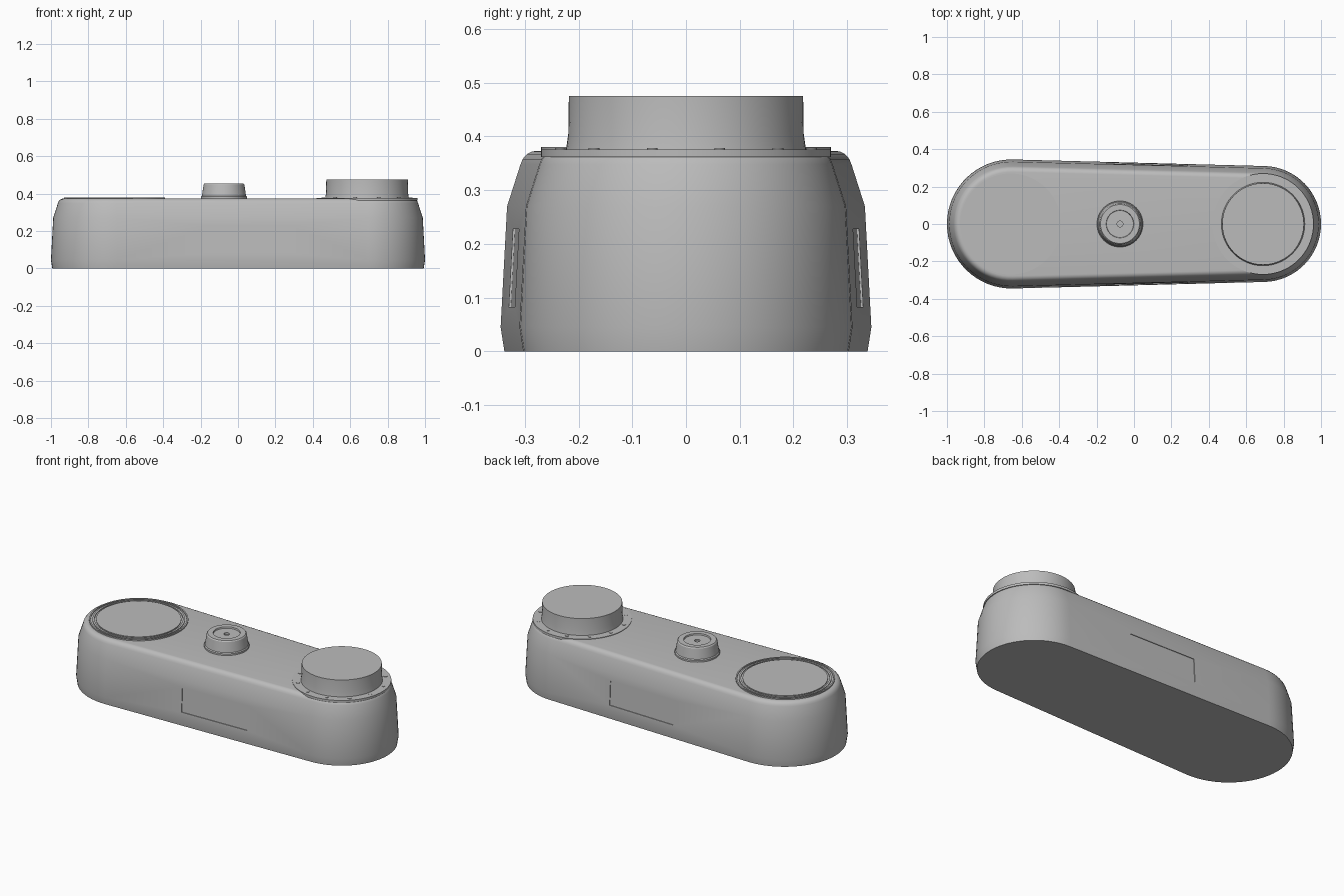
import bpy, bmesh, math
from mathutils import Vector

cube = bpy.data.objects.get("Cube")
if cube:
    bpy.data.objects.remove(cube, do_unlink=True)

grey = bpy.data.materials.new("satin grey")
grey.use_nodes = True
GREY = (0.5, 0.5, 0.5, 1)
grey.diffuse_color = GREY
grey.node_tree.nodes["Principled BSDF"].inputs["Base Color"].default_value = GREY

# End circles of the tapered body: centre x and radius
X1, R1 = -0.655, 0.345
X2, R2 = 0.69, 0.31
LEAN = math.asin((R1 - R2) / (X2 - X1))
TOP = 0.373


def finish(name, bm, smooth=True):
    bmesh.ops.recalc_face_normals(bm, faces=bm.faces)
    mesh = bpy.data.meshes.new(name)
    bm.to_mesh(mesh)
    bm.free()
    mesh.materials.append(grey)
    obj = bpy.data.objects.new(name, mesh)
    bpy.context.collection.objects.link(obj)
    if smooth:
        smooth_edges(obj)
    return obj


def smooth_edges(obj):
    bpy.ops.object.select_all(action='DESELECT')
    obj.select_set(True)
    bpy.context.view_layer.objects.active = obj
    bpy.ops.object.shade_smooth_by_angle(angle=math.radians(30))


def loft(bm, loops):
    """Skin a stack of equal loops and cap both ends."""
    rings = [[bm.verts.new(p) for p in loop] for loop in loops]
    for a, b in zip(rings, rings[1:]):
        for i in range(len(a)):
            j = (i + 1) % len(a)
            bm.faces.new((a[i], a[j], b[j], b[i]))
    bm.faces.new(rings[0])
    bm.faces.new(rings[-1])


def lathe(name, x, profile, y=0, sides=72):
    """Turn (radius, height) points about an upright axis."""
    turns = [2 * math.pi * i / sides for i in range(sides)]
    bm = bmesh.new()
    loft(bm, [[(x + r * math.cos(t), y + r * math.sin(t), z) for t in turns]
              for r, z in profile])
    return finish(name, bm)


def outline(inset, z, steps=32):
    """Tapered capsule: two arcs joined by their common tangents."""
    points = []
    half = math.pi / 2
    for cx, r, start, end in ((X2, R2, LEAN - half, half - LEAN),
                              (X1, R1, half - LEAN, 3 * half + LEAN)):
        for i in range(steps + 1):
            t = start + (end - start) * i / steps
            points.append((cx + (r - inset) * math.cos(t), (r - inset) * math.sin(t), z))
    return points


# Body shell with leaning walls and a rounded shoulder
bm = bmesh.new()
loft(bm, [outline(d, z) for d, z in (
    (0.007, 0), (0, 0.045), (0.012, 0.27), (0.037, 0.348),
    (0.041, 0.358), (0.049, 0.367), (0.059, 0.372), (0.067, TOP))])
body = finish("body", bm, smooth=False)


# Shallow recessed panel on each long wall
def wall_y(x, z):
    inset = 0.012 * (z - 0.045) / 0.225
    return (R1 - inset) / math.cos(LEAN) - (x - X1) * math.tan(LEAN)


for side, label in ((-1, "front"), (1, "back")):
    bm = bmesh.new()
    bmesh.ops.create_cube(bm, size=1)
    for v in bm.verts:
        x = 0.07 + v.co.x * 0.43
        z = 0.155 + v.co.z * 0.145
        offset = 0.03 if v.co.y > 0 else -0.004
        v.co = Vector((x, side * (wall_y(x, z) + offset), z))
    cutter = finish(label + "_panel_cutter", bm, smooth=False)
    cutter.hide_render = True
    cutter.hide_viewport = True
    cut = body.modifiers.new(label + " panel", 'BOOLEAN')
    cut.operation = 'DIFFERENCE'
    cut.solver = 'EXACT'
    cut.object = cutter

# Apply the cuts, then remove the cutters
graph = bpy.context.evaluated_depsgraph_get()
cut_mesh = bpy.data.meshes.new_from_object(body.evaluated_get(graph))
body.modifiers.clear()
body.data = cut_mesh
for label in ("front", "back"):
    bpy.data.objects.remove(bpy.data.objects[label + "_panel_cutter"], do_unlink=True)
smooth_edges(body)

# Wide low plate with two ring grooves
lathe("grooved_plate", -0.66, (
    (0.27, TOP - 0.01), (0.27, 0.38), (0.262, 0.38), (0.262, 0.375),
    (0.252, 0.375), (0.252, 0.38), (0.241, 0.38), (0.241, 0.375),
    (0.232, 0.375), (0.232, 0.38)))

# Small tapered knob with a dished top and a centre hole
lathe("centre_knob", -0.075, (
    (0.123, TOP - 0.005), (0.123, 0.383), (0.118, 0.388), (0.109, 0.448),
    (0.104, 0.454), (0.074, 0.454), (0.072, 0.446), (0.016, 0.446),
    (0.016, 0.436)))

# Tall dial on a thin flange ringed with studs
lathe("dial_flange", X2, ((0.27, 0.362), (0.27, 0.376)))
lathe("dial", X2, ((0.224, 0.37), (0.219, 0.405), (0.218, 0.475)))
for i in range(12):
    t = math.radians(15 + 30 * i)
    lathe("flange_stud", X2 + 0.242 * math.cos(t),
          ((0.01, 0.37), (0.01, 0.378)), 0.242 * math.sin(t), 16)
